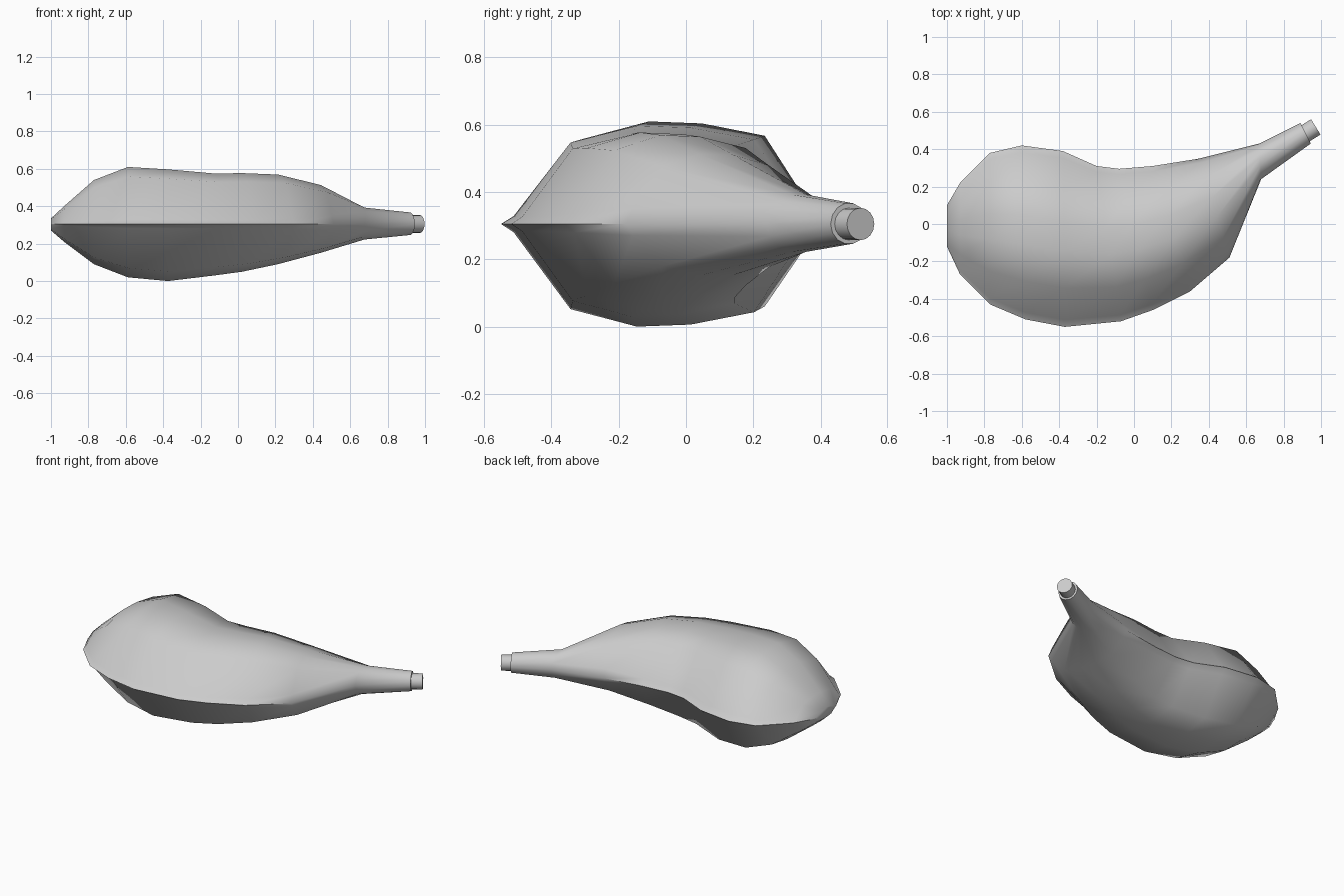
import bpy, bmesh, math
from mathutils import Vector

if "Cube" in bpy.data.objects:
    bpy.data.objects.remove(bpy.data.objects["Cube"])

MID = 0.305

# Stations along the bag: front seam point, back seam point, bottom z, top z, roundness
STATIONS = [
    ((-1.0, -.12), (-1.0, .10), .27, .335, 0),
    ((-.93, -.27), (-.93, .22), .21, .40, 0),
    ((-.77, -.43), (-.77, .38), .09, .54, 0),
    ((-.58, -.51), (-.60, .42), .02, .61, 0),
    ((-.37, -.55), (-.38, .39), .00, .597, 0),
    ((-.07, -.52), (-.20, .31), .03, .575, 0),
    ((.10, -.46), (-.08, .295), .05, .577, 0),
    ((.30, -.36), (.10, .31), .09, .57, .1),
    ((.51, -.18), (.35, .35), .15, .515, .4),
    ((.68, .24), (.67, .43), .22, .395, 1),
    ((.945, .43), (.89, .54), .245, .368, 1),
]
# Pillow half-section: position across, relative height (pinched at the seams)
PILLOW = [(0, 0), (.04, .08), (.22, .83), (.43, 1), (.60, .98), (.80, .86), (.96, .1), (1, 0)]


def section(front, back, low, high, blend):
    a, b = Vector((*front, MID)), Vector((*back, MID))
    half = []
    for i, (t, h) in enumerate(PILLOW):
        ang = math.pi * i / (len(PILLOW) - 1)
        half.append((t + ((1 - math.cos(ang)) / 2 - t) * blend,
                     h + (math.sin(ang) - h) * blend))
    top = [a.lerp(b, t) + Vector((0, 0, h * (high - MID))) for t, h in half]
    bottom = [a.lerp(b, t) - Vector((0, 0, h * (MID - low))) for t, h in half[1:-1]]
    return top + bottom[::-1]


def smooth(obj, angle):
    bpy.ops.object.select_all(action='DESELECT')
    obj.select_set(True)
    bpy.context.view_layer.objects.active = obj
    bpy.ops.object.shade_smooth_by_angle(angle=math.radians(angle))


# Bag body with tapering neck, lofted through the stations
bm = bmesh.new()
rings = [[bm.verts.new(p) for p in section(*s)] for s in STATIONS]
n = len(rings[0])
for r0, r1 in zip(rings, rings[1:]):
    for i in range(n):
        j = (i + 1) % n
        bm.faces.new((r0[i], r0[j], r1[j], r1[i]))
bm.faces.new(rings[0])
bm.faces.new(rings[-1])
bmesh.ops.recalc_face_normals(bm, faces=bm.faces)
mesh = bpy.data.meshes.new("bag")
bm.to_mesh(mesh)
bm.free()
bag = bpy.data.objects.new("bag", mesh)
bpy.context.collection.objects.link(bag)
smooth(bag, 65)

# Short round stub at the end of the neck
start, end = Vector((.895, .471, MID)), Vector((.972, .519, MID))
axis = end - start
bpy.ops.mesh.primitive_cylinder_add(vertices=16, radius=.048, depth=axis.length,
                                    location=(start + end) / 2,
                                    rotation=axis.to_track_quat('Z', 'Y').to_euler())
stub = bpy.context.object
stub.name = "neck_stub"
smooth(stub, 40)
